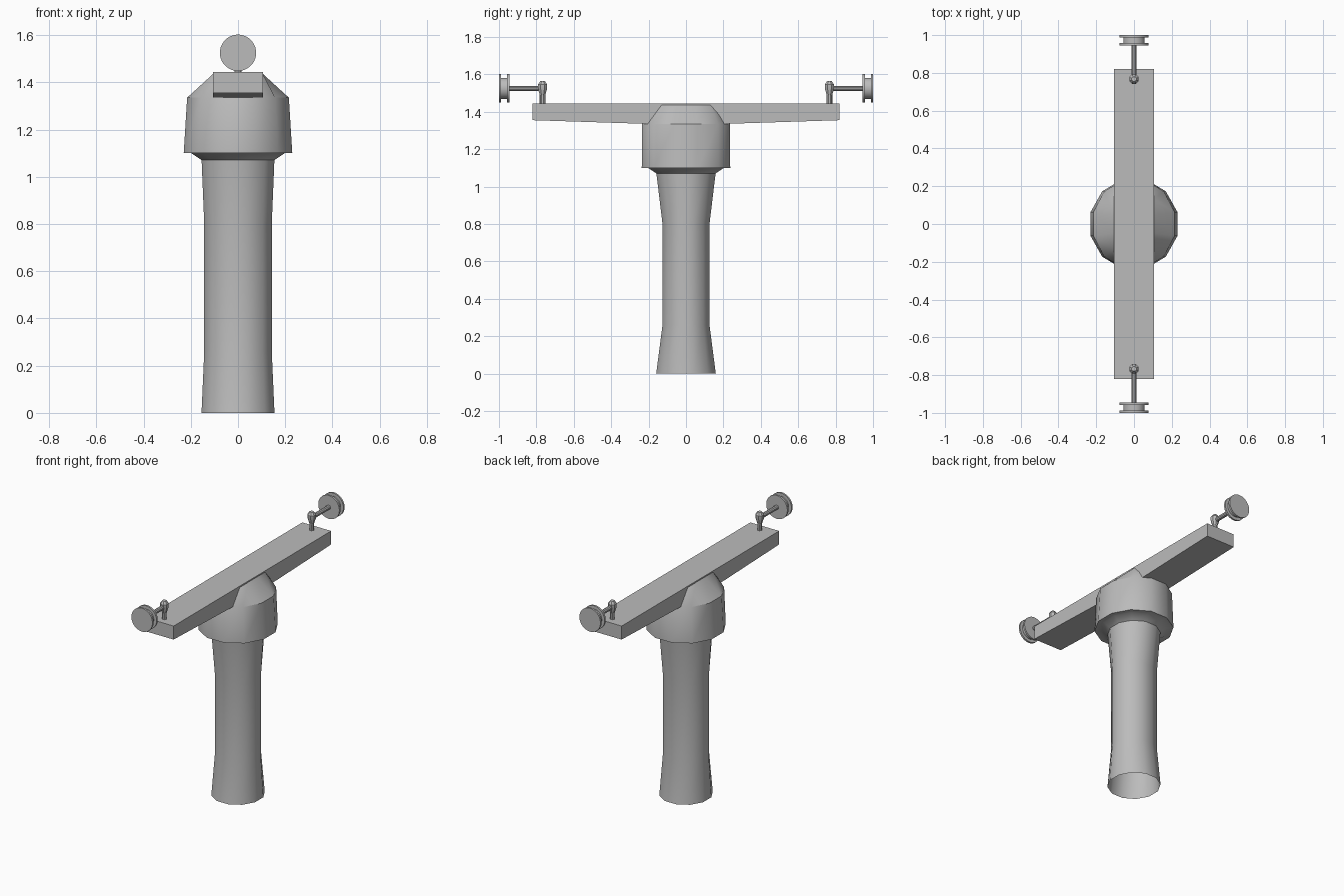
import bpy, bmesh, math
from mathutils import Matrix, Vector

cube = bpy.data.objects.get("Cube")
if cube:
    bpy.data.objects.remove(cube, do_unlink=True)

grey = bpy.data.materials.new("concrete grey")
grey.use_nodes = True
grey.diffuse_color = (0.5, 0.5, 0.5, 1)
grey.node_tree.nodes["Principled BSDF"].inputs["Base Color"].default_value = (0.5, 0.5, 0.5, 1)


def finish(name, bm, angle=35):
    mesh = bpy.data.meshes.new(name)
    bm.to_mesh(mesh)
    bm.free()
    mesh.materials.append(grey)
    obj = bpy.data.objects.new(name, mesh)
    bpy.context.collection.objects.link(obj)
    bpy.ops.object.select_all(action='DESELECT')
    obj.select_set(True)
    bpy.context.view_layer.objects.active = obj
    if angle:
        bpy.ops.object.shade_smooth_by_angle(angle=math.radians(angle))
    return obj


def loft(name, rings, sides, cap_start=True, cap_end=True, matrix=None, clamp_last=None):
    """Stack elliptical rings given as (x radius, y radius, height)."""
    bm = bmesh.new()
    loops = []
    for i, (rx, ry, z) in enumerate(rings):
        loop = []
        for k in range(sides):
            a = 2 * math.pi * (k + 0.5) / sides
            x, y = rx * math.cos(a), ry * math.sin(a)
            if clamp_last and i == len(rings) - 1:
                x = max(-clamp_last, min(clamp_last, x))
            loop.append(bm.verts.new((x, y, z)))
        loops.append(loop)
    for low, high in zip(loops, loops[1:]):
        for k in range(sides):
            n = (k + 1) % sides
            bm.faces.new((low[k], low[n], high[n], high[k]))
    if cap_start:
        bm.faces.new(loops[0][::-1])
    if cap_end:
        bm.faces.new(loops[-1])
    if matrix:
        bm.transform(matrix)
    return finish(name, bm)


# Hollow column, waisted more in depth than in width
loft("column", [(0.16, 0.165, 0), (0.148, 0.13, 0.26),
                (0.148, 0.13, 0.8), (0.16, 0.165, 1.08)], 12, False, False)

# Faceted head that narrows to the width of the beam
loft("column_head", [(0.158, 0.163, 1.07), (0.205, 0.21, 1.1), (0.238, 0.245, 1.1),
                     (0.223, 0.243, 1.335), (0.2, 0.185, 1.437)], 12,
     cap_start=False, clamp_last=0.104)

# Crossbeam, a side profile with the underside deepening towards the middle
bm = bmesh.new()
profile = [(-0.82, 1.355), (-0.2, 1.335), (0.2, 1.335), (0.82, 1.355), (0.82, 1.444), (-0.82, 1.444)]
side = bm.faces.new([bm.verts.new((-0.105, y, z)) for y, z in profile])
ext = bmesh.ops.extrude_face_region(bm, geom=[side])
bmesh.ops.translate(bm, vec=Vector((0.21, 0, 0)),
                    verts=[v for v in ext["geom"] if isinstance(v, bmesh.types.BMVert)])
bmesh.ops.recalc_face_normals(bm, faces=bm.faces)
finish("crossbeam", bm, angle=0)

# Pulley assemblies at both ends of the beam
for label, s in (("front", -1), ("back", 1)):
    post = Matrix.Translation((0, s * 0.767, 0))
    loft(label + "_post", [(0.015, 0.015, 1.44), (0.015, 0.015, 1.5)], 10, matrix=post)
    loft(label + "_knuckle", [(0.014, 0.014, 1.485), (0.027, 0.027, 1.525),
                              (0.027, 0.027, 1.546), (0.013, 0.013, 1.564)], 8, matrix=post)
    outward = Matrix.Translation((0, 0, 1.525)) @ Matrix.Rotation(-s * math.pi / 2, 4, 'X')
    loft(label + "_axle", [(0.014, 0.014, 0.767), (0.014, 0.014, 0.95)], 10, matrix=outward)
    wheel = [(0.077, 0.945), (0.077, 0.957), (0.057, 0.957),
             (0.057, 0.988), (0.077, 0.988), (0.077, 1.0)]
    loft(label + "_pulley", [(r, r, d) for r, d in wheel], 32, matrix=outward)
